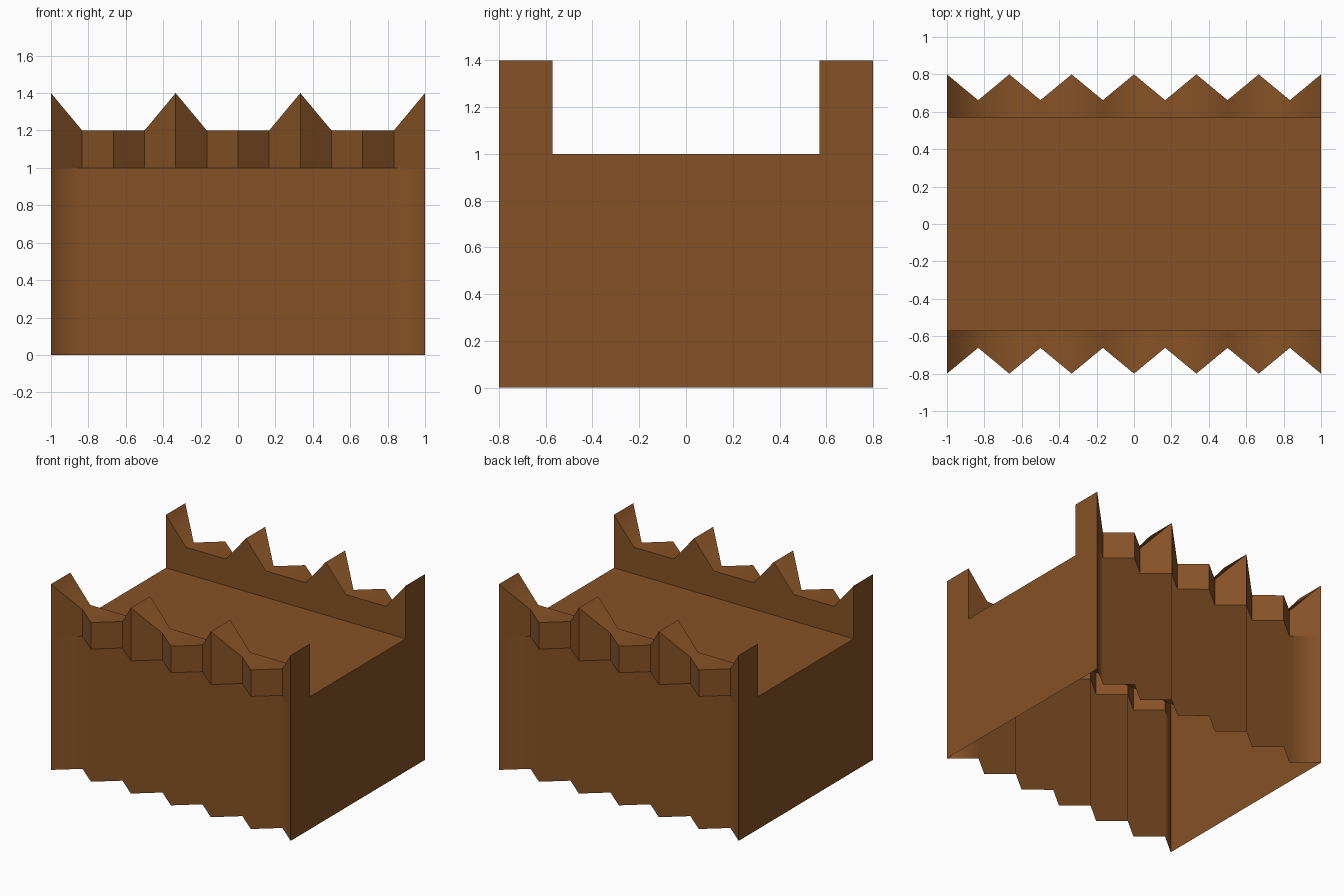
import bpy
from mathutils import Vector

if "Cube" in bpy.data.objects:
    bpy.data.objects.remove(bpy.data.objects["Cube"])

brown = bpy.data.materials.new("brown timber")
brown.diffuse_color = (0.24, 0.085, 0.019, 1)
brown.use_nodes = True
brown.node_tree.nodes["Principled BSDF"].inputs["Base Color"].default_value = brown.diffuse_color

OUT, NOTCH, INNER, DECK = 0.8, 0.662, 0.57, 1.0
N = 12
XS = [-1 + 2 * i / N for i in range(N + 1)]
YS = [OUT if i % 2 == 0 else NOTCH for i in range(N + 1)]   # zigzag plan
ZS = [1.4 if i % 4 == 0 else 1.2 for i in range(N + 1)]     # spiked skyline


def make(name, faces, smooth=False):
    """Faces are (points, outward direction); shared points are welded."""
    index, polys = {}, []
    for pts, out in faces:
        n = (Vector(pts[1]) - Vector(pts[0])).cross(Vector(pts[2]) - Vector(pts[1]))
        if n.dot(Vector(out)) < 0:
            pts = pts[::-1]
        polys.append([index.setdefault(tuple(round(c, 5) for c in p), len(index))
                      for p in pts])
    me = bpy.data.meshes.new(name)
    me.from_pydata(list(index), [], polys)
    me.materials.append(brown)
    for p in me.polygons:
        p.use_smooth = smooth
    me.update()
    bpy.context.collection.objects.link(bpy.data.objects.new(name, me))


for label, s in (("front", -1), ("back", 1)):
    lower, upper, cap, inner = [], [], [], []
    for i in range(N):
        (xa, xb), (za, zb) = XS[i:i + 2], ZS[i:i + 2]
        ya, yb, yi = s * YS[i], s * YS[i + 1], s * INNER
        lower.append(([(xa, ya, 0), (xb, yb, 0), (xb, yb, DECK), (xa, ya, DECK)], (0, s, 0)))
        upper.append(([(xa, ya, DECK), (xb, yb, DECK), (xb, yb, zb), (xa, ya, za)], (0, s, 0)))
        cap.append(([(xa, ya, za), (xb, yb, zb), (xb, yi, zb), (xa, yi, za)], (0, 0, 1)))
        inner.append(([(xa, yi, DECK), (xb, yi, DECK), (xb, yi, zb), (xa, yi, za)], (0, -s, 0)))
    make(label + "_pleated_wall", lower, True)
    make(label + "_parapet_outside", upper)
    make(label + "_parapet_top", cap, True)
    make(label + "_parapet_inside", inner)

# flat end walls with a raised post at each corner
for label, x in (("left", -1), ("right", 1)):
    faces = [([(x, -OUT, 0), (x, OUT, 0), (x, OUT, DECK), (x, -OUT, DECK)], (x, 0, 0))]
    for s in (-1, 1):
        faces.append(([(x, s * INNER, DECK), (x, s * OUT, DECK),
                       (x, s * OUT, 1.4), (x, s * INNER, 1.4)], (x, 0, 0)))
    make(label + "_end_wall", faces)

# deck between the parapets (the underside of the model is open)
make("deck", [([(-1, -INNER, DECK), (1, -INNER, DECK),
                (1, INNER, DECK), (-1, INNER, DECK)], (0, 0, 1))])
